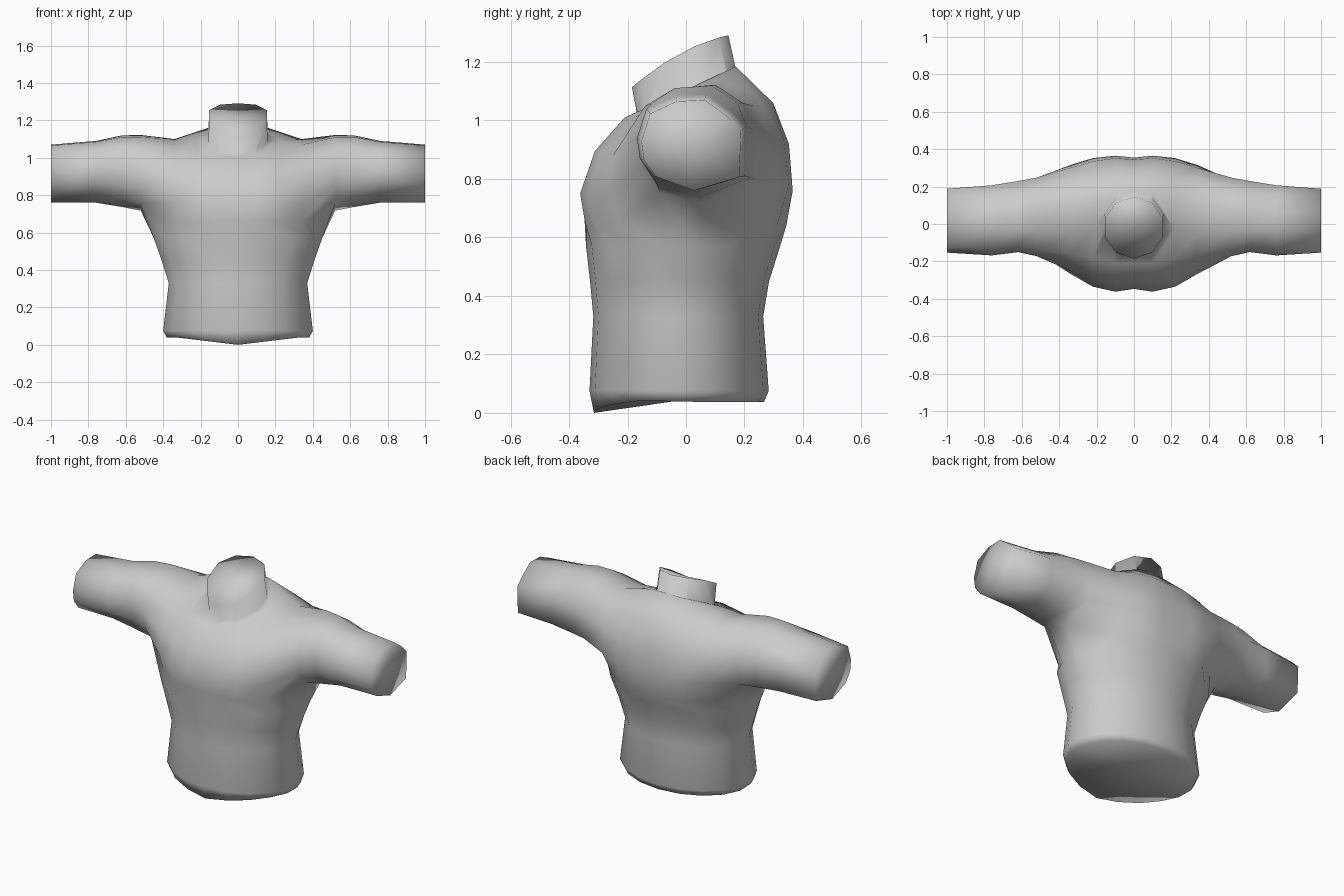
import bpy, bmesh
from math import sin, cos, pi
from mathutils import Vector

if "Cube" in bpy.data.objects:
    bpy.data.objects.remove(bpy.data.objects["Cube"])


def fan(bm, loop, lift=None):
    """Cap a loop with triangles around its middle."""
    c = sum((v.co for v in loop), Vector()) / len(loop)
    if lift is not None:
        c.z = lift
    mid = bm.verts.new(c)
    for i in range(len(loop)):
        bm.faces.new((loop[i], loop[(i + 1) % len(loop)], mid))


def bridge(bm, a, b, closed=True):
    """Quads between two rows of vertices."""
    n = len(a)
    for i in range(n if closed else n - 1):
        j = (i + 1) % n
        bm.faces.new((a[i], a[j], b[j], b[i]))


def finish(bm, name):
    bmesh.ops.recalc_face_normals(bm, faces=bm.faces)
    mesh = bpy.data.meshes.new(name)
    bm.to_mesh(mesh)
    bm.free()
    ob = bpy.data.objects.new(name, mesh)
    bpy.context.collection.objects.link(ob)
    return ob


def oval(w, front, back, n, power=2.0):
    """Outline in x, y: left to right along the front, then back again."""
    pts, e = [], 2 / power
    wide = w / cos(pi / n) ** e
    for i in range(n):
        a = -pi + (i + 0.5) * 2 * pi / n
        c, s = cos(a), sin(a)
        x = wide * abs(c) ** e * (1 if c > 0 else -1)
        y = (front + back) / 2 + (back - front) / 2 * abs(s) ** e * (1 if s > 0 else -1)
        pts.append((x, y))
    return pts


# Chest, shoulders and sleeves: y, z sections from lower front over the top to lower back
sections = {
    0.0: [(-.338, .66), (-.347, .75), (-.30, .89), (-.21, 1.005), (0, 1.10),
          (.17, 1.185), (.292, 1.06), (.344, .92), (.355, .76), (.338, .64)],
    0.1: [(-.347, .66), (-.362, .75), (-.312, .895), (-.21, 1.01), (-.01, 1.10),
          (.16, 1.18), (.298, 1.06), (.352, .92), (.365, .76), (.343, .64)],
    0.22: [(-.315, .655), (-.335, .75), (-.29, .89), (-.18, 1.01), (-.03, 1.09),
           (.12, 1.14), (.25, 1.075), (.335, .93), (.352, .78), (.312, .64)],
    0.34: [(-.23, .66), (-.267, .76), (-.25, .88), (-.165, 1.0), (-.05, 1.07),
           (.10, 1.10), (.23, 1.05), (.30, .93), (.315, .79), (.235, .65)],
    0.52: [(-.09, .755), (-.15, .84), (-.172, .94), (-.14, 1.05), (-.04, 1.11),
           (.10, 1.122), (.195, 1.06), (.248, .96), (.235, .80), (.06, .718)],
    0.76: [(-.11, .81), (-.158, .87), (-.168, .94), (-.135, 1.04), (-.035, 1.085),
           (.07, 1.09), (.155, 1.03), (.207, .98), (.20, .81), (.03, .76)],
}
# Arm end repeats the last section slightly smaller, plus a rounded deltoid in between
sections[1.0] = [(y * 0.91, 0.76 + (z - 0.76) * 0.94) for y, z in sections[0.76]]
sections[0.62] = [(0.55 * a + 0.45 * c + 0.02 * (a < -0.1),
                   0.55 * b + 0.45 * d + 0.012 * (b > 1))
                  for (a, b), (c, d) in zip(sections[0.52], sections[0.76])]

xs = sorted(sections)
stations = [-x for x in reversed(xs[1:])] + xs
bm = bmesh.new()
rows = [[bm.verts.new((x, y, z)) for y, z in sections[abs(x)]] for x in stations]
for x0, x1, a, b in zip(stations, stations[1:], rows, rows[1:]):
    sleeve = min(abs(x0), abs(x1)) > 0.5
    bridge(bm, a, b, closed=sleeve)
fan(bm, rows[0])
fan(bm, rows[-1])

# Waist and belly hang from the open underside of the chest
inner = [r for x, r in zip(stations, rows) if abs(x) < 0.55]
loop = [r[0] for r in inner] + [r[-1] for r in reversed(inner)]
n = len(loop)
levels = [  # height, half width, front, back
    (0.57, 0.450, -0.342, 0.322),
    (0.45, 0.408, -0.328, 0.284),
    (0.33, 0.370, -0.317, 0.264),
    (0.075, 0.40, -0.330, 0.283),
]
for z, w, f, b in levels:
    ring = [bm.verts.new((x, y, z)) for x, y in oval(w, f, b, n)]
    bridge(bm, loop, ring)
    loop = ring
# Hem dips to a point at the front
hem = [bm.verts.new((x, y, min(0.04, 0.12 * abs(x)) if y < -0.04 else 0.038))
       for x, y in oval(0.38, -0.315, 0.267, n)]
bridge(bm, loop, hem)
fan(bm, hem, 0.042)
body = finish(bm, "torso")

# Neck stub with a slanted, slightly curved top
bm = bmesh.new()
base = [bm.verts.new((x, y, 1.0 + 0.45 * y)) for x, y in oval(0.16, -0.15, 0.19, 10)]
top = [bm.verts.new((x, y, 1.24 + 0.5 * y - y * y)) for x, y in oval(0.155, -0.185, 0.145, 10)]
bridge(bm, base, top)
fan(bm, base)
fan(bm, top)
neck = finish(bm, "neck")

# Fuse the neck on and smooth the skin
bpy.context.view_layer.objects.active = body
mod = body.modifiers.new("join", 'BOOLEAN')
mod.operation = 'UNION'
mod.solver = 'EXACT'
mod.object = neck
bpy.ops.object.modifier_apply(modifier=mod.name)
bpy.data.objects.remove(neck)
body.data.polygons.foreach_set("use_smooth", [True] * len(body.data.polygons))
body.data.update()
